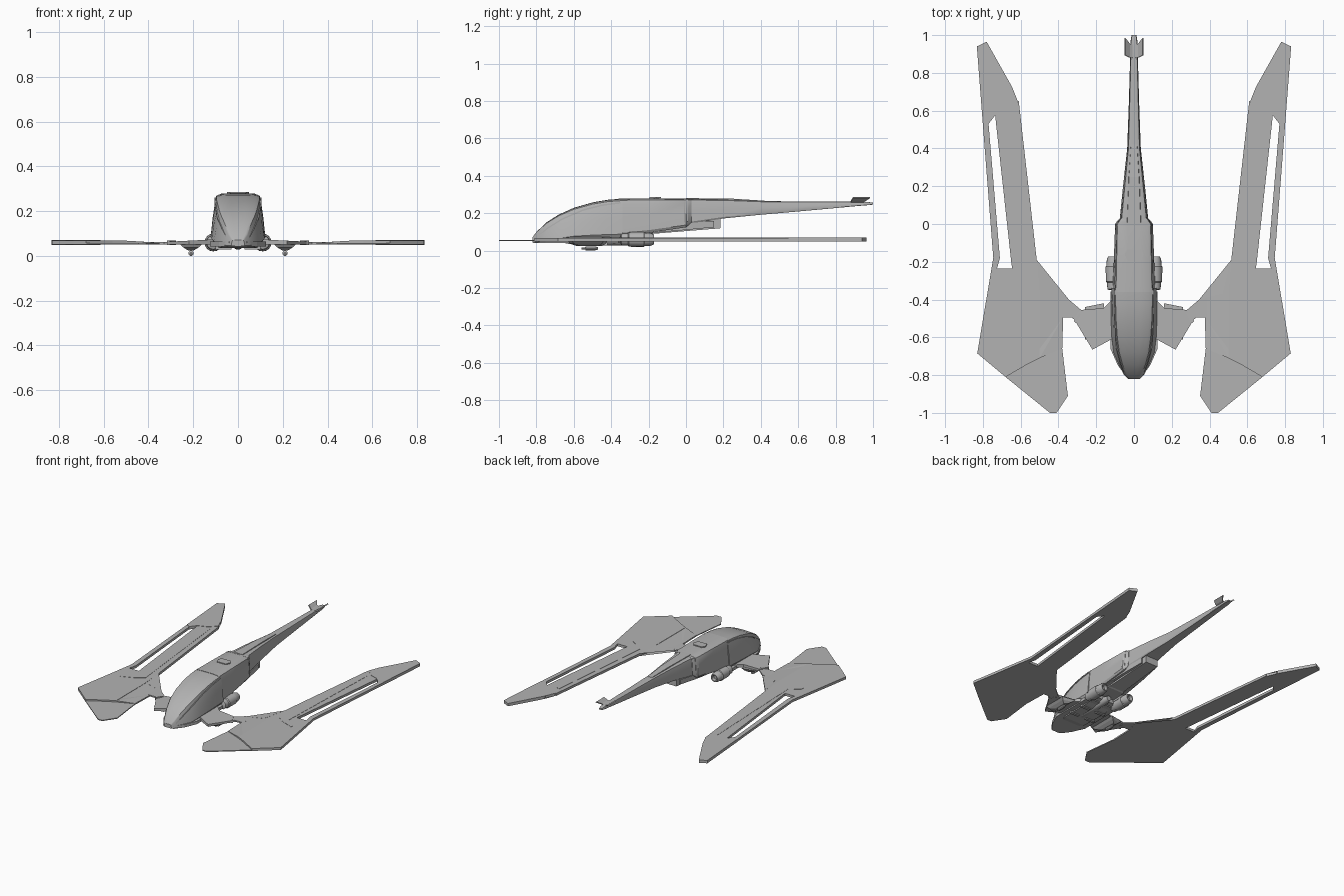
import bpy, bmesh, math

GREY = bpy.data.materials.new("hull_grey")
GREY.diffuse_color = (.45, .45, .45, 1)


def finish(name, bm, mirror=False, smooth=False):
    bmesh.ops.recalc_face_normals(bm, faces=bm.faces)
    me = bpy.data.meshes.new(name)
    bm.to_mesh(me)
    bm.free()
    me.materials.append(GREY)
    ob = bpy.data.objects.new(name, me)
    bpy.context.collection.objects.link(ob)
    bpy.ops.object.select_all(action='DESELECT')
    bpy.context.view_layer.objects.active = ob
    ob.select_set(True)
    if smooth:
        bpy.ops.object.shade_smooth_by_angle(angle=math.radians(32))
    if mirror:
        m = ob.modifiers.new("Mirror", 'MIRROR')
        m.use_mirror_merge = False
    return ob


def loft(name, rings, mirror=False, smooth=True):
    bm = bmesh.new()
    loops = [[bm.verts.new(p) for p in r] for r in rings]
    n = len(loops[0])
    for a, b in zip(loops, loops[1:]):
        for i in range(n):
            j = (i + 1) % n
            bm.faces.new((a[i], a[j], b[j], b[i]))
    bm.faces.new(loops[0])
    bm.faces.new(loops[-1])
    return finish(name, bm, mirror, smooth)


def plate(name, pts, z0, z1, mirror=True):
    """Flat outline (x, y) extruded from z0 to z1; z1 may be a function of x."""
    top = z1 if callable(z1) else (lambda x: z1)
    bm = bmesh.new()
    lo = [bm.verts.new((x, y, z0)) for x, y in pts]
    hi = [bm.verts.new((x, y, top(x))) for x, y in pts]
    caps = [bm.faces.new(lo), bm.faces.new(hi)]
    for i in range(len(pts)):
        j = (i + 1) % len(pts)
        bm.faces.new((lo[i], lo[j], hi[j], hi[i]))
    bmesh.ops.triangulate(bm, faces=caps)
    return finish(name, bm, mirror)


def box(name, x, y, z, mirror=False):
    return plate(name, [(x[0], y[0]), (x[1], y[0]), (x[1], y[1]), (x[0], y[1])], z[0], z[1], mirror)


def turned(name, x, z, prof, mirror=True, n=16):
    """Round part along y from (y, radius) pairs."""
    rings = [[(x + r * math.cos(2 * math.pi * k / n), y, z + r * math.sin(2 * math.pi * k / n))
              for k in range(n)] for y, r in prof]
    return loft(name, rings, mirror)


def hull_ring(y, wb, wt, zb, zt):
    h = zt - zb
    half = [(wb * .92, zb), (wb, zb + .08 * h), (wb * .6 + wt * .4, zb + .5 * h), (wt * 1.02, zb + .86 * h),
            (wt * .97, zb + .95 * h), (wt * .8, zb + .988 * h), (wt * .35, zt)]
    return [(x, y, z) for x, z in half] + [(-x, y, z) for x, z in reversed(half)]


# Fuselage: nose, mid body and long tail boom
loft("nose_hull", [hull_ring(*s) for s in [
    (-.82, .03, .025, .045, .072), (-.80, .052, .042, .042, .1), (-.745, .082, .062, .045, .152),
    (-.68, .108, .08, .055, .193), (-.60, .118, .091, .064, .229), (-.50, .122, .098, .068, .258),
    (-.42, .122, .1, .07, .272), (-.34, .12, .1, .072, .278)]])
loft("mid_hull", [hull_ring(*s) for s in [
    (-.36, .113, .098, .078, .279), (-.2, .107, .095, .095, .28), (0, .1, .09, .125, .278), (.03, .076, .07, .15, .276)]])
loft("tail_boom", [hull_ring(*s) for s in [
    (.0, .078, .07, .14, .277), (.2, .058, .05, .172, .274), (.4, .036, .03, .192, .265), (.65, .027, .023, .214, .263),
    (.9, .02, .017, .237, .262), (.97, .018, .015, .243, .261), (1.0, .013, .011, .246, .256)]])
loft("hull_collar", [hull_ring(*s) for s in [(-.01, .101, .092, .14, .279), (.012, .092, .084, .145, .279)]])

# Canopy frame ridges, following the curve of the nose
rail = [(-.8, .045, .07), (-.74, .071, .12), (-.66, .092, .17), (-.55, .1, .217), (-.45, .1035, .243), (-.35, .104, .256)]
loft("canopy_rail", [[(x - .008, y, z - .004), (x + .002, y, z - .004), (x + .002, y, z + .004), (x - .008, y, z + .004)]
                     for y, x, z in rail], True, False)

# Dorsal details
plate("dorsal_hatch", [(-.05, -.16), (-.035, -.195), (.035, -.195), (.05, -.16), (.035, -.135), (-.035, -.135)],
      .275, .286, False)
loft("dorsal_spine", [[(-w, y, z - .03), (w, y, z - .03), (w * .8, y, z), (-w * .8, y, z)]
                      for y, w, z in [(0, .045, .281), (.25, .033, .278), (.42, .02, .267)]], smooth=False)

# Tail fins
loft("tail_fin", [[(x, a, z), (x, b, z), (x + .006, b, z - .006), (x + .006, a, z - .006)]
                  for x, a, b, z in [(.008, .88, .95, .262), (.022, .882, .955, .268), (.045, .893, .985, .287)]], True, False)

# Belly: keel, floor, stepped under-boom
loft("belly_keel", [[(-w, y, .03 + d), (w, y, .03 + d), (w + .015, y, .09), (-w - .015, y, .09)]
                    for y, w, d in [(-.7, .05, .02), (-.62, .085, .005), (-.4, .09, .005), (-.3, .075, .025)]], smooth=False)
plate("belly_floor", [(0, -.815), (.04, -.81), (.085, -.75), (.125, -.66), (.125, -.36), (.09, -.33), (0, -.33)], .042, .064)
loft("under_boom", [[(-w, y, b), (w, y, b), (w, y, t), (-w, y, t)]
                    for y, w, b, t in [(-.36, .07, .08, .15), (-.19, .068, .085, .16), (-.18, .06, .09, .17),
                                       (.165, .05, .118, .19), (.185, .05, .12, .18)]], smooth=False)
loft("side_rail", [[(x, y, b), (x + .02, y, b), (x + .02, y, b + .035), (x, y, b + .035)]
                   for y, x, b in [(-.3, .075, .085), (-.03, .062, .108), (.15, .042, .125)]], True, False)
turned("belly_pod", 0, .055, [(-.56, .014), (-.54, .024), (-.42, .027), (-.3, .026), (-.26, .018)], False)
box("belly_rib", (.03, .1), (-.55, -.53), (.028, .05), True)
box("belly_rib_rear", (.03, .1), (-.44, -.42), (.028, .05), True)

# Side engine pods
turned("engine_pod", .11, .06, [(-.35, .022), (-.345, .031), (-.31, .033), (-.305, .039), (-.225, .04), (-.22, .036),
                                (-.19, .034), (-.172, .027), (-.172, .02), (-.195, .017)])
box("engine_mount", (.07, .105), (-.31, -.22), (.07, .12), True)

# Wing roots, hinge and arms
plate("wing_root", [(.1, -.40), (.125, -.41), (.16, -.445), (.28, -.455), (.32, -.5), (.22, -.665), (.1, -.6)], .05,
      lambda x: .074 - .05 * max(0, x - .1))
plate("wing_arm", [(.26, -.46), (.28, -.455), (.345, -.4), (.39, -.39), (.39, -.495), (.33, -.495), (.3, -.52)], .051, .061)
plate("hinge_block", [(.278, -.475), (.29, -.468), (.318, -.515), (.306, -.525)], .048, .068)

# Gun pods beneath the roots
loft("gun_mount", [[(x - w, a, z), (x + w, a + .02, z), (x + w, b, z), (x - w, b + .02, z)]
                   for x, w, a, b, z in [(.21, .05, -.63, -.44, .052), (.21, .033, -.62, -.45, .037),
                                         (.21, .012, -.58, -.47, .024)]], True, False)
turned("gun_barrel", .21, .012, [(-.56, .005), (-.54, .005), (-.535, .012), (-.49, .012), (-.47, .007)], n=10)

# Wings: main plate, rear strut and tip leave the long slot open
Z0, Z1 = .05, .068
plate("wing_panel", [(.5, -.37), (.515, -.19), (.61, .65), (.735, .575), (.65, -.2), (.645, -.235),
                     (.725, -.235), (.71, -.18), (.745, -.18), (.83, -.685), (.68, -.81), (.56, -.74), (.5, -.71)], Z0, Z1)
plate("wing_strut", [(.71, -.18), (.745, -.18), (.802, .55), (.77, .53)], Z0, Z1)
plate("wing_tip", [(.735, .575), (.77, .53), (.802, .55), (.832, .94), (.78, .965), (.645, .725), (.65, .71), (.615, .65),
                   (.665, .6)], Z0 - .001, Z1 + .002)
plate("wing_shoulder", [(.515, -.19), (.47, -.37), (.345, -.4), (.375, -.495), (.38, -.66), (.5, -.71), (.56, -.74)], Z0,
      lambda x: .059 + .009 * min(1, max(0, (x - .36) / .14)))
plate("front_blade", [(.375, -.495), (.38, -.66), (.35, -.91), (.41, -1), (.445, -1), (.68, -.81), (.7, -.7), (.5, -.6)],
      .0515, .058)
plate("wing_inlay", [(.545, -.3), (.635, .58), (.655, .57), (.625, -.3), (.7, -.35), (.7, -.38), (.6, -.34)], Z1 - .002, Z1 + .0015)
